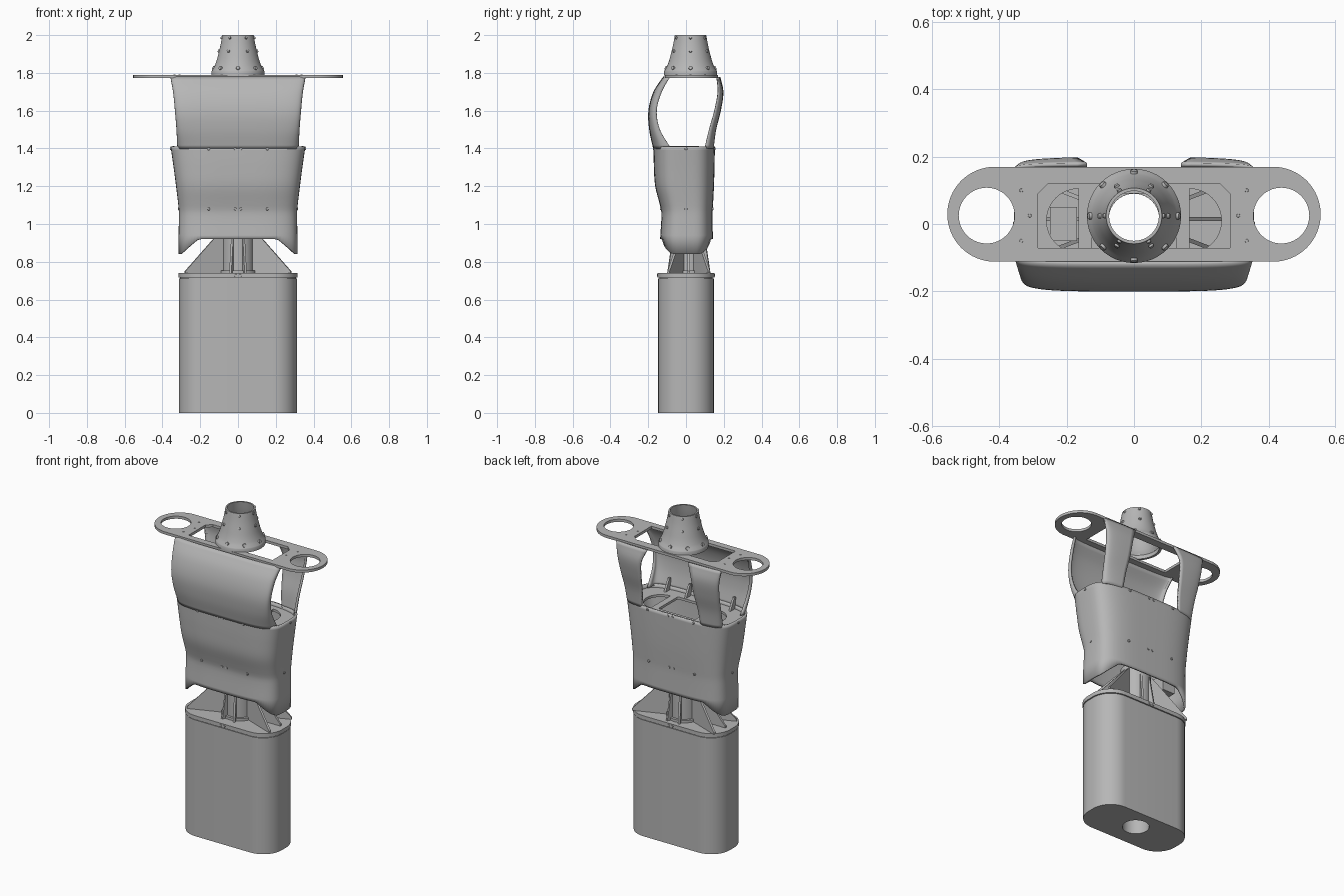
import bpy, bmesh, math
from mathutils import Matrix, Vector

cube = bpy.data.objects.get("Cube")
if cube:
    bpy.data.objects.remove(cube)

GREY = 0.47
mat = bpy.data.materials.new("plain grey")
mat.use_nodes = True
mat.diffuse_color = (GREY, GREY, GREY, 1)
mat.node_tree.nodes["Principled BSDF"].inputs["Base Color"].default_value = (GREY, GREY, GREY, 1)


def finish(obj, angle=35):
    obj.data.materials.clear()
    obj.data.materials.append(mat)
    bpy.ops.object.select_all(action='DESELECT')
    bpy.context.view_layer.objects.active = obj
    obj.select_set(True)
    bpy.ops.object.shade_smooth_by_angle(angle=math.radians(angle))
    return obj


def from_bmesh(name, bm):
    bmesh.ops.recalc_face_normals(bm, faces=bm.faces)
    mesh = bpy.data.meshes.new(name)
    bm.to_mesh(mesh)
    bm.free()
    obj = bpy.data.objects.new(name, mesh)
    bpy.context.collection.objects.link(obj)
    return finish(obj)


# Outline helpers
def arc(cx, cy, r, a0=0, a1=360, n=40):
    angles = [math.radians(a0 + (a1 - a0) * i / n) for i in range(n + 1)]
    pts = [(cx + r * math.cos(a), cy + r * math.sin(a)) for a in angles]
    return pts[:-1] if a1 - a0 == 360 else pts


def rounded(x, y, r, cy=0):
    return sum((arc(sx * (x - r), cy + sy * (y - r), r, a, a + 90, 12)
                for sx, sy, a in ((1, 1, 0), (-1, 1, 90), (-1, -1, 180), (1, -1, 270))), [])


def mirror_x(pts):
    return [(-x, y) for x, y in pts]


def slab(name, outlines, z0, z1):
    """Flat plate: first outline is the rim, the others are holes."""
    curve = bpy.data.curves.new(name, 'CURVE')
    curve.dimensions, curve.fill_mode = '2D', 'BOTH'
    curve.extrude = (z1 - z0) / 2
    for pts in outlines:
        spline = curve.splines.new('POLY')
        spline.points.add(len(pts) - 1)
        for p, (x, y) in zip(spline.points, pts):
            p.co = (x, y, 0, 1)
        spline.use_cyclic_u = True
    obj = bpy.data.objects.new(name, curve)
    bpy.context.collection.objects.link(obj)
    bpy.ops.object.select_all(action='DESELECT')
    bpy.context.view_layer.objects.active = obj
    obj.select_set(True)
    bpy.ops.object.convert(target='MESH')
    obj = bpy.context.view_layer.objects.active
    obj.name = name
    obj.data.transform(Matrix.Translation((0, 0, (z0 + z1) / 2)))
    return finish(obj)


def lathe(name, profile, y, n=48):
    bm = bmesh.new()
    rings = [[bm.verts.new((r * math.cos(math.tau * i / n), y + r * math.sin(math.tau * i / n), z))
              for i in range(n)] for r, z in profile]
    for a, b in zip(rings, rings[1:] + rings[:1]):
        for i in range(n):
            j = (i + 1) % n
            bm.faces.new((a[i], a[j], b[j], b[i]))
    return from_bmesh(name, bm)


def sheet(name, rows, closed=False, thick=0.012):
    """Loft rows of points into a thin wall."""
    bm = bmesh.new()
    grid = [[bm.verts.new(p) for p in row] for row in rows]
    n = len(grid[0])
    for a, b in zip(grid, grid[1:]):
        for i in range(n if closed else n - 1):
            j = (i + 1) % n
            bm.faces.new((a[i], a[j], b[j], b[i]))
    obj = from_bmesh(name, bm)
    mod = obj.modifiers.new("wall", 'SOLIDIFY')
    mod.thickness, mod.offset = thick, -1 if closed else 0
    return obj


def blend(keys, z):
    """Smooth interpolation of (z, values...) keys."""
    for i in range(len(keys) - 1):
        a, b = keys[i], keys[i + 1]
        if z <= b[0] + 1e-6:
            p, q = keys[max(i - 1, 0)], keys[min(i + 2, len(keys) - 1)]
            h = b[0] - a[0]
            t = (z - a[0]) / h
            out = []
            for k in range(1, len(a)):
                ma = (b[k] - p[k]) / (b[0] - p[0]) * h
                mb = (q[k] - a[k]) / (q[0] - a[0]) * h
                out.append((2*t**3 - 3*t**2 + 1) * a[k] + (t**3 - 2*t**2 + t) * ma
                           + (3*t**2 - 2*t**3) * b[k] + (t**3 - t**2) * mb)
            return out


def levels(z0, z1, n):
    return [z0 + (z1 - z0) * i / n for i in range(n + 1)]


def power(v, e):
    return math.copysign(abs(v) ** e, v)


def rib(name, angle, pts, centre=(0, 0.015), thick=0.012):
    """Upright fin from (radius, height) points."""
    d = Vector((math.cos(math.radians(angle)), math.sin(math.radians(angle)), 0))
    side = Vector((-d.y, d.x, 0)) * thick / 2
    c = Vector((*centre, 0))
    bm = bmesh.new()
    a, b = ([bm.verts.new(c + d * r + side * s + Vector((0, 0, z))) for r, z in pts] for s in (1, -1))
    bm.faces.new(a)
    bm.faces.new(b[::-1])
    for i in range(len(pts)):
        j = (i + 1) % len(pts)
        bm.faces.new((a[i], b[i], b[j], a[j]))
    return from_bmesh(name, bm)


def screw(name, pos, normal, r=0.008, depth=0.008):
    bm = bmesh.new()
    turn = Vector(normal).to_track_quat('Z', 'Y').to_matrix().to_4x4()
    bmesh.ops.create_cone(bm, cap_ends=True, segments=12, radius1=r, radius2=r * 0.8,
                          depth=depth, matrix=Matrix.Translation(pos) @ turn)
    return from_bmesh(name, bm)


# Base box, lid and column
bore = arc(0, 0.015, 0.075)
slab("base_box", [rounded(0.312, 0.147, 0.125), bore], 0, 0.712)
slab("base_lid", [rounded(0.315, 0.15, 0.128), bore], 0.716, 0.74)
slab("lid_seam", [rounded(0.306, 0.141, 0.12), bore], 0.71, 0.72)
lathe("column_tube", [(0.085, 0.73), (0.085, 1.0), (0.075, 1.0), (0.075, 0.73)], 0.015)
lathe("column_foot", [(0.1, 0.735), (0.1, 0.755), (0.078, 0.755), (0.078, 0.735)], 0.015)
for angle in (21, 159, 201, 339):
    rib("column_rib", angle, [(0.08, 0.74), (0.3, 0.74), (0.3, 0.75), (0.14, 0.92), (0.08, 0.98)])
for angle in (0, 180):
    rib("side_rib", angle, [(0.08, 0.74), (0.28, 0.74), (0.28, 0.75), (0.13, 0.92), (0.08, 0.98)])
for angle in (70, 110, 250, 290):
    rib("short_rib", angle, [(0.08, 0.74), (0.12, 0.74), (0.09, 0.93), (0.08, 0.93)])

# Lower torso shell: height, half width, front, back
LOWER = [(0.92, 0.315, -0.137, 0.142), (1.06, 0.313, -0.13, 0.141), (1.1, 0.316, -0.138, 0.143),
         (1.2, 0.328, -0.163, 0.148), (1.3, 0.341, -0.17, 0.151), (1.41, 0.357, -0.172, 0.153)]


def lower_ring(z, n=72, grow=0):
    w, f, b = blend(LOWER, z)
    w, half, mid = w + grow, (b - f) / 2 + grow, (b + f) / 2
    ring = []
    for i in range(n):
        a = math.tau * i / n
        ring.append((w * power(math.cos(a), 0.55), mid + half * power(math.sin(a), 0.55), z))
    return ring


def dip(p):
    t = min(max((abs(p[0]) - 0.21) / 0.1, 0), 1)
    return (p[0], p[1], p[2] - 0.08 * t)


rows = [[dip(p) for p in lower_ring(0.92)]] + [lower_ring(z) for z in levels(0.94, 1.41, 24)]
sheet("lower_torso_shell", rows, closed=True)

# Shelf inside the torso, with openings
side_hole = arc(0.165, 0.01, 0.095, -90, 90, 24)
slab("torso_shelf", [[p[:2] for p in lower_ring(1.39, grow=-0.008)], rounded(0.125, 0.095, 0.01, -0.005),
                     side_hole, mirror_x(side_hole)], 1.375, 1.39)
for x in (-0.22, -0.08, 0.08, 0.22):
    rib("shelf_fin", 270, [(0, 1.385), (0.05, 1.385), (0.055, 1.46), (0.04, 1.46)], (x, -0.105))
slab("inner_box", [[(-0.25, -0.05), (-0.17, -0.05), (-0.17, 0.05), (-0.25, 0.05)]], 0.93, 1.03)

# Upper front panel: height, half width, front, side edge
FRONT = [(1.4, 0.315, -0.168, -0.08), (1.5, 0.32, -0.189, -0.138), (1.6, 0.328, -0.193, -0.155),
         (1.7, 0.338, -0.166, -0.128), (1.778, 0.352, -0.115, -0.085)]
rows = []
for z in levels(1.4, 1.778, 20):
    w, f, edge = blend(FRONT, z)
    rows.append([(w * power(math.cos(a), 0.5), edge + (f - edge) * abs(math.sin(a)) ** 0.5, z)
                 for a in levels(0, math.pi, 48)])
sheet("upper_front_panel", rows)

# Back straps: height, half width, back, side edge, inner edge
BACK = [(1.4, 0.315, 0.144, 0.098, 0.2), (1.5, 0.32, 0.156, 0.122, 0.19), (1.6, 0.328, 0.18, 0.15, 0.18),
        (1.7, 0.338, 0.193, 0.168, 0.17), (1.778, 0.352, 0.176, 0.162, 0.14)]
for side, name in ((1, "left_back_strap"), (-1, "right_back_strap")):
    rows = []
    for z in levels(1.4, 1.778, 20):
        w, b, edge, inner = blend(BACK, z)
        stop = math.acos((inner / w) ** 1.6)
        rows.append([(side * w * math.cos(a) ** 0.625, edge + (b - edge) * math.sin(a) ** 0.625, z)
                     for a in levels(0, stop, 16)])
    sheet(name, rows)

# Shoulder plate with arm holes and window
rim = arc(0.414, 0.029, 0.141, -90, 90, 32) + arc(-0.414, 0.029, 0.141, 90, 270, 32)
window = [(-0.285, -0.072), (0.285, -0.072), (0.285, 0.09), (0.255, 0.12), (-0.255, 0.12), (-0.285, 0.09)]
slab("shoulder_plate", [rim, window, arc(0.438, 0.025, 0.083), arc(-0.438, 0.025, 0.083)], 1.774, 1.79)

# Flared neck
NECK = [(1.812, 0.138), (1.825, 0.129), (1.86, 0.115), (1.9, 0.104), (1.95, 0.092), (2.0, 0.083)]
heights = levels(1.812, 2, 14)
outer = [(blend(NECK, z)[0], z) for z in heights]
inner = [(r - 0.009, z) for r, z in reversed(outer)]
lathe("neck", [(0.14, 1.786), (0.14, 1.808)] + outer + inner + [(0.125, 1.786)], 0.024)
for z, count, size in ((1.825, 8, 0.012), (1.915, 6, 0.009), (1.985, 6, 0.008)):
    r = blend(NECK, z)[0]
    for i in range(count):
        a = math.tau * i / count
        screw("neck_screw", (r * math.cos(a), 0.024 + r * math.sin(a), z),
              (math.cos(a), math.sin(a), 0.4), size, 0.014)

# Small screws on torso, lid and plate
for z in (1.08, 1.398):
    w, f, b = blend(LOWER, z)
    for x in (-0.155, -0.015, 0.015, 0.155):
        screw("torso_screw", (x, f, z), (0, -1, 0))
        screw("torso_screw", (x, b, z), (0, 1, 0))
    for x in (-w, w):
        screw("torso_screw", (x, 0, z), (x, 0, 0))
for s in (-1, 1):
    for x in (-0.012, 0.012):
        screw("lid_screw", (x, s * 0.15, 0.728), (0, s, 0))
    for x, y in ((0.335, 0.1), (0.31, 0.025), (0.335, -0.05)):
        screw("plate_screw", (s * x, y, 1.79), (0, 0, 1), 0.006, 0.004)
